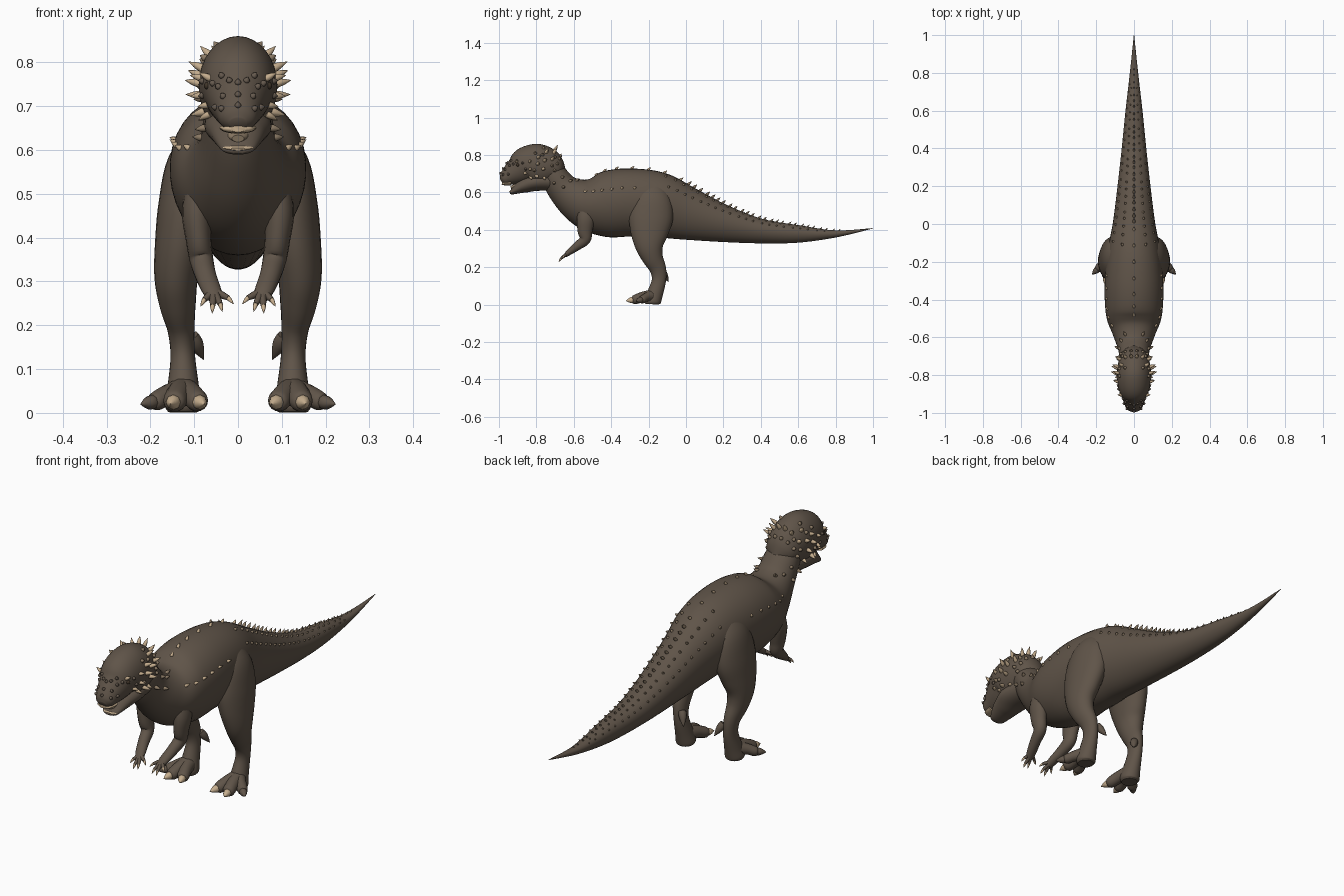
import bpy, bmesh, math
from mathutils import Vector

cube = bpy.data.objects.get("Cube")
if cube:
    bpy.data.objects.remove(cube, do_unlink=True)


def material(name, rgb):
    m = bpy.data.materials.new(name)
    m.use_nodes = True
    m.diffuse_color = (*rgb, 1)
    node = m.node_tree.nodes["Principled BSDF"]
    node.inputs["Base Color"].default_value = (*rgb, 1)
    node.inputs["Roughness"].default_value = 0.8
    return m


SKIN = material("brown skin", (0.116, 0.089, 0.066))
BUMP = material("dark bump", (0.13, 0.1, 0.075))
NODULE = material("dull horn", (0.26, 0.195, 0.13))
HORN = material("tan horn", (0.56, 0.42, 0.27))
EYE = material("dark eye", (0.05, 0.035, 0.022))


def sample(st, u):
    """Smooth spline through stations (x, y, z, side radius, up radius)."""
    i = min(int(u), len(st) - 2)
    f = u - i
    a, b, c, d = (st[min(max(i + k, 0), len(st) - 1)] for k in (-1, 0, 1, 2))
    return [q + 0.5 * f * (r - p + f * (2 * p - 5 * q + 4 * r - s + f * (3 * (q - r) + s - p)))
            for p, q, r, s in zip(a, b, c, d)]


def frame(st, u):
    """Centre, side and up axes and the two radii at u."""
    v = sample(st, u)
    e = 0.3
    end = len(st) - 1
    t = Vector(sample(st, min(u + e, end))[:3]) - Vector(sample(st, max(u - e, 0))[:3])
    t.normalize()
    ref = Vector((1, 0, 0)) if abs(t.x) < 0.9 else Vector((0, 1, 0))
    side = (ref - t * ref.dot(t)).normalized()
    return Vector(v[:3]), side, t.cross(side), max(v[3], 0.0005), max(v[4], 0.0005)


def loft(bm, st, sides=20, steps=5, egg=0.0):
    rings = []
    n = (len(st) - 1) * steps
    for k in range(n + 1):
        c, s, w, rx, rz = frame(st, k / steps)
        ring = []
        for j in range(sides):
            a = math.tau * j / sides
            ring.append(bm.verts.new(c + s * rx * math.cos(a) * (1 + egg * math.sin(a))
                                     + w * rz * math.sin(a)))
        rings.append(ring)
    for r, q in zip(rings, rings[1:]):
        for j in range(sides):
            k = (j + 1) % sides
            bm.faces.new((r[j], r[k], q[k], q[j]))
    bm.faces.new(rings[0])
    bm.faces.new(rings[-1])


def spike(bm, p, d, r, length):
    """Rounded cone set slightly into the surface."""
    p, d = Vector(p), Vector(d).normalized()
    st = [(*(p + d * length * f), r * g, r * g) for f, g in
          ((-0.25, 0.9), (0.1, 1), (0.55, 0.65), (1, 0.03))]
    loft(bm, st, 8, 2)


def surface(st, y, deg):
    """Point and outward normal on a lofted part at a given y and angle."""
    u = min((k / 20 for k in range((len(st) - 1) * 20)), key=lambda k: abs(sample(st, k)[1] - y))
    c, s, w, rx, rz = frame(st, u)
    a = math.radians(deg)
    return (c + s * rx * math.cos(a) + w * rz * math.sin(a),
            (s * math.cos(a) / rx + w * math.sin(a) / rz).normalized())


def finish(bm, name, mat, mirror=False):
    bmesh.ops.recalc_face_normals(bm, faces=bm.faces)
    me = bpy.data.meshes.new(name)
    bm.to_mesh(me)
    bm.free()
    ob = bpy.data.objects.new(name, me)
    bpy.context.collection.objects.link(ob)
    me.materials.append(mat)
    if mirror:
        mod = ob.modifiers.new("mirror", "MIRROR")
        mod.use_mirror_merge = False
    bpy.ops.object.select_all(action="DESELECT")
    ob.select_set(True)
    bpy.context.view_layer.objects.active = ob
    bpy.ops.object.shade_smooth_by_angle(angle=math.radians(50))


def part(name, st, mat=SKIN, mirror=False, **kw):
    bm = bmesh.new()
    loft(bm, st, **kw)
    finish(bm, name, mat, mirror)


def studs(name, mat, st, rows, r, length, lean=(0, 0, 0), mirror=True):
    """Spikes standing on a lofted part; rows are (y, angles)."""
    bm = bmesh.new()
    for y, angles in rows:
        for a in angles:
            p, n = surface(st, y, a)
            spike(bm, p, n + Vector(lean), r, length)
    finish(bm, name, mat, mirror)


# Tail, torso and neck
body = [(0, *s) for s in (
    (1, .408, .001, .001), (.8, .378, .022, .019), (.6, .378, .045, .047), (.4, .393, .065, .066),
    (.2, .433, .087, .1), (0, .488, .112, .144), (-.15, .532, .14, .176), (-.3, .546, .154, .182),
    (-.42, .538, .154, .178), (-.51, .54, .142, .151), (-.585, .565, .112, .117),
    (-.655, .617, .086, .087), (-.71, .69, .076, .072), (-.76, .74, .06, .06))]
part("body", body, sides=36, steps=6, egg=0.08)

# Domed skull and open lower jaw
skull = [(0, *s) for s in (
    (-.65, .705, .02, .02), (-.68, .715, .064, .062), (-.735, .735, .084, .1), (-.8, .745, .09, .115),
    (-.855, .743, .085, .1), (-.9, .715, .07, .076), (-.945, .688, .053, .053), (-.975, .668, .04, .033),
    (-.988, .66, .02, .015))]
part("skull", skull, sides=32, steps=6)
jaw = [(0, *s) for s in ((-.69, .66, .06, .05), (-.8, .656, .077, .048), (-.865, .638, .064, .041),
                         (-.905, .617, .05, .026), (-.932, .601, .036, .013), (-.942, .599, .02, .006))]
part("lower_jaw", jaw, sides=24)
part("tongue", [(0, -.86, .64, .03, .015), (0, -.91, .632, .027, .014), (0, -.937, .626, .014, .008)], NODULE)
part("beak", [(0, -.935, .65, .042, .013), (0, -.972, .648, .035, .01), (0, -.985, .648, .018, .007)], HORN)
part("jaw_rim", [(0, -.9, .616, .047, .007), (0, -.934, .605, .034, .006), (0, -.945, .602, .018, .003)], HORN)
bm = bmesh.new()
p, n = surface(skull, -.885, 18)
bmesh.ops.create_icosphere(bm, subdivisions=2, radius=.009)
bmesh.ops.translate(bm, verts=bm.verts, vec=p - n * .003)
finish(bm, "eye", EYE, True)

# Head horns: crown around the back, cheek clusters
studs("crown_horns", HORN, skull, [(-.73, (28, 58, 80)), (-.76, (-8, 16, 44)), (-.795, (-30, 4, 22))],
      .0095, .034, (0, .35, .15))
studs("cheek_horns", HORN, skull, [(-.745, (-36,)), (-.835, (-38, -12, 10)), (-.88, (-22, 30))],
      .008, .024, (0, .3, .1))
studs("neck_horns", NODULE, body, [(-.66, (5, 40)), (-.69, (-15, 25)), (-.64, (60,))],
      .0085, .022, (0, .3, 0))

# Small rounded bumps on the back of the head, brow and snout
studs("crown_bumps", NODULE, skull, [(-.7, (-5, 25, 52, 78)), (-.72, (8, 42)), (-.775, (32, 58)),
                                     (-.81, (-14, 34))], .0085, .014)
studs("snout_bumps", BUMP, skull, [(-.865, (-10, 12)), (-.9, (35, 58)), (-.918, (45, 72)), (-.945, (12, 50)),
                                   (-.965, (35,))], .0075, .01)
studs("nose_bumps", BUMP, skull, [(-.925, (90,)), (-.95, (90,)), (-.97, (90,))], .0075, .01, mirror=False)

# Back ridge and flank rows
studs("back_spines", HORN, body, [(-.5 + .07 * i, (90,)) for i in range(7)], .007, .019, (0, 1, 0), False)
studs("flank_spines", HORN, body, [(-.56 + .056 * i, (25,)) for i in range(6)], .0075, .02, (0, .7, .1))
ridge = bmesh.new()
for i in range(26):
    size = 1 - .6 * i / 26
    p, n = surface(body, -.03 + .034 * i, 90)
    spike(ridge, p, n + Vector((0, .8, 0)), .008 * size, .026 * size)
finish(ridge, "tail_ridge", NODULE)
bumps = bmesh.new()
for i in range(21):
    size = 1 - .55 * i / 21
    for a in (38, 64):
        p, n = surface(body, -.14 + .043 * i + (.02 if a == 38 else 0), a)
        spike(bumps, p, n + Vector((0, .5, 0)), .0075 * size, .015 * size)
finish(bumps, "tail_bumps", NODULE, True)

# Hind legs
part("hind_leg", [(.07, -.17, .65, .03, .05), (.1, -.178, .57, .06, .1), (.117, -.187, .47, .065, .118),
                  (.132, -.196, .38, .058, .1), (.141, -.195, .31, .05, .075), (.138, -.178, .25, .042, .056),
                  (.13, -.15, .19, .031, .044), (.126, -.145, .13, .028, .038), (.125, -.165, .06, .036, .042),
                  (.125, -.178, .018, .042, .044), (.125, -.18, .002, .034, .036)], mirror=True, sides=24)

# Toes, claws and rear spurs
toes = bmesh.new()
claws = bmesh.new()
for x, y, r, front in ((.145, -.275, .026, True), (.092, -.27, .025, True), (.188, -.235, .022, False)):
    tip = Vector((x, y, .026))
    root = Vector((.125, -.175, .046))
    mid = root.lerp(tip, .55) + Vector((0, 0, .006))
    loft(toes, [(*root, .034, .038), (*mid, r * 1.08, r * 1.1), (*tip, r, r * .95),
                (*(tip + (tip - root) * .14), r * .5, r * .5)], 14)
    d = tip - root
    d.z = -.012
    spike(claws if front else toes, tip + d.normalized() * .012, d, .017, .036)
spike(toes, (.1, -.118, .165), (-.4, .45, -.8), .018, .055)
finish(toes, "toes", SKIN, True)
finish(claws, "toe_claws", HORN, True)

# Arms, fingers and finger claws
part("arm", [(.085, -.52, .53, .03, .05), (.094, -.535, .46, .034, .048), (.09, -.54, .395, .029, .04),
             (.083, -.54, .348, .027, .03), (.073, -.583, .312, .024, .023), (.06, -.625, .28, .022, .016),
             (.052, -.645, .262, .017, .01)], mirror=True, sides=16)
fingers = bmesh.new()
nails = bmesh.new()
for x, y, z in ((.022, -.65, .262), (.04, -.668, .247), (.058, -.67, .244), (.077, -.655, .258)):
    root, tip = Vector((.055, -.63, .278)), Vector((x, y, z))
    loft(fingers, [(*root, .01, .01), (*root.lerp(tip, .6), .008, .008), (*tip, .006, .006)], 10)
    spike(nails, tip, (tip - root).normalized() + Vector((0, 0, -.5)), .0055, .02)
finish(fingers, "fingers", SKIN, True)
finish(nails, "finger_claws", HORN, True)
